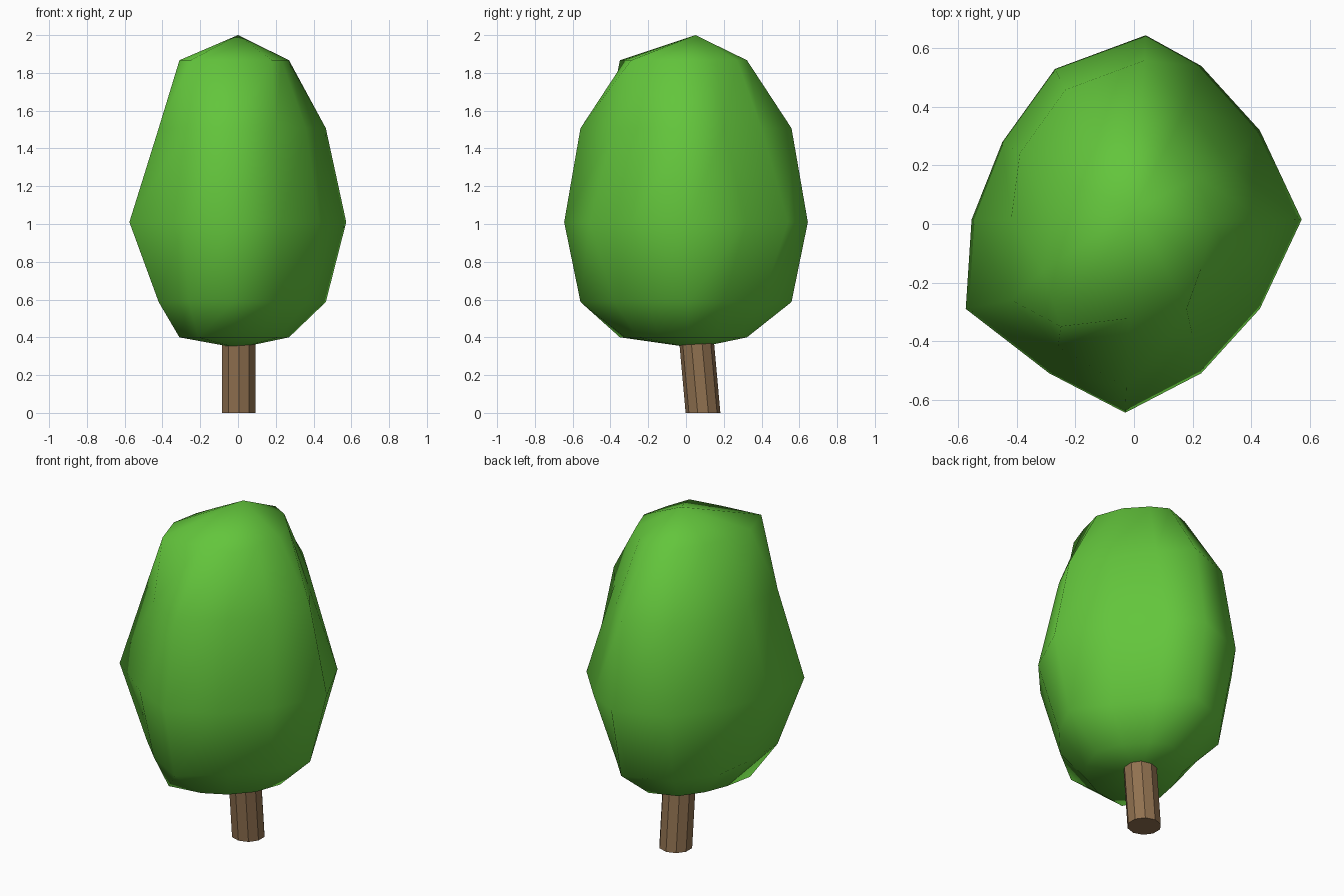
import bpy, bmesh, math

if "Cube" in bpy.data.objects:
    bpy.data.objects.remove(bpy.data.objects["Cube"])


def material(name, rgb):
    m = bpy.data.materials.new(name)
    m.diffuse_color = (*rgb, 1)
    m.use_nodes = True
    m.node_tree.nodes["Principled BSDF"].inputs["Base Color"].default_value = m.diffuse_color
    return m


def make_object(name, bm, mat, smooth):
    bmesh.ops.recalc_face_normals(bm, faces=bm.faces)
    for f in bm.faces:
        f.smooth = smooth
    mesh = bpy.data.meshes.new(name)
    bm.to_mesh(mesh)
    bm.free()
    mesh.materials.append(mat)
    obj = bpy.data.objects.new(name, mesh)
    bpy.context.collection.objects.link(obj)
    return obj


def skin(bm, rings):
    for a, b in zip(rings, rings[1:]):
        n = len(a)
        for i in range(n):
            j = (i + 1) % n
            bm.faces.new((a[i], a[j], b[j], b[i]))


leaf_green = material("leaf green", (0.125, 0.56, 0.045))
bark_brown = material("bark brown", (0.28, 0.165, 0.08))

# Crown: low twelve-sided egg with a few dented corners
outline = [(0.573, 0.015), (0.43, 0.32), (0.23, 0.54), (0.04, 0.645),
           (-0.27, 0.53), (-0.45, 0.28), (-0.555, 0.015), (-0.575, -0.29),
           (-0.29, -0.51), (-0.03, -0.645), (0.23, -0.51), (0.43, -0.29)]
shoulder = {0: (0.465, 0.013), 1: (0.33, 0.20), 2: (0.18, 0.40),
            6: (-0.42, 0.015), 7: (-0.42, -0.26), 8: (-0.26, -0.42),
            10: (0.20, -0.38), 11: (0.36, -0.20)}
low_cap = {0: (0.27, 0.008), 7: (-0.31, -0.16), 8: (-0.21, -0.35)}
high_cap = {0: (0.27, 0.008), 7: (-0.31, -0.16), 8: (-0.25, -0.35),
            10: (0.18, -0.29), 11: (0.23, -0.15)}
levels = [(0.40, 30, low_cap), (0.587, 60, shoulder), (1.01, 90, {}),
          (1.507, 60, shoulder), (1.867, 30, high_cap)]
bm = bmesh.new()
rings = []
for z, angle, dents in levels:
    s = math.sin(math.radians(angle))
    ring = []
    for i, (x, y) in enumerate(outline):
        px, py = dents.get(i, (x * s, y * s))
        ring.append(bm.verts.new((px, py, z)))
    rings.append(ring)
skin(bm, rings)
for ring, z in ((rings[0], 0.343), (rings[-1], 2.0)):
    tip = bm.verts.new((0, 0.05, z))
    for i in range(12):
        bm.faces.new((ring[i], ring[(i + 1) % 12], tip))
make_object("leaf_crown", bm, leaf_green, True)

# Trunk: leaning ten-sided post reaching into the crown
bm = bmesh.new()
rings = []
for z in (0.0, 0.7):
    rings.append([bm.verts.new((0.004 + 0.092 * math.sin(k * math.pi / 5),
                                0.09 - 0.09 * z - 0.092 * math.cos(k * math.pi / 5), z))
                  for k in range(10)])
skin(bm, rings)
for ring in rings:
    bm.faces.new(ring)
make_object("trunk", bm, bark_brown, False)
